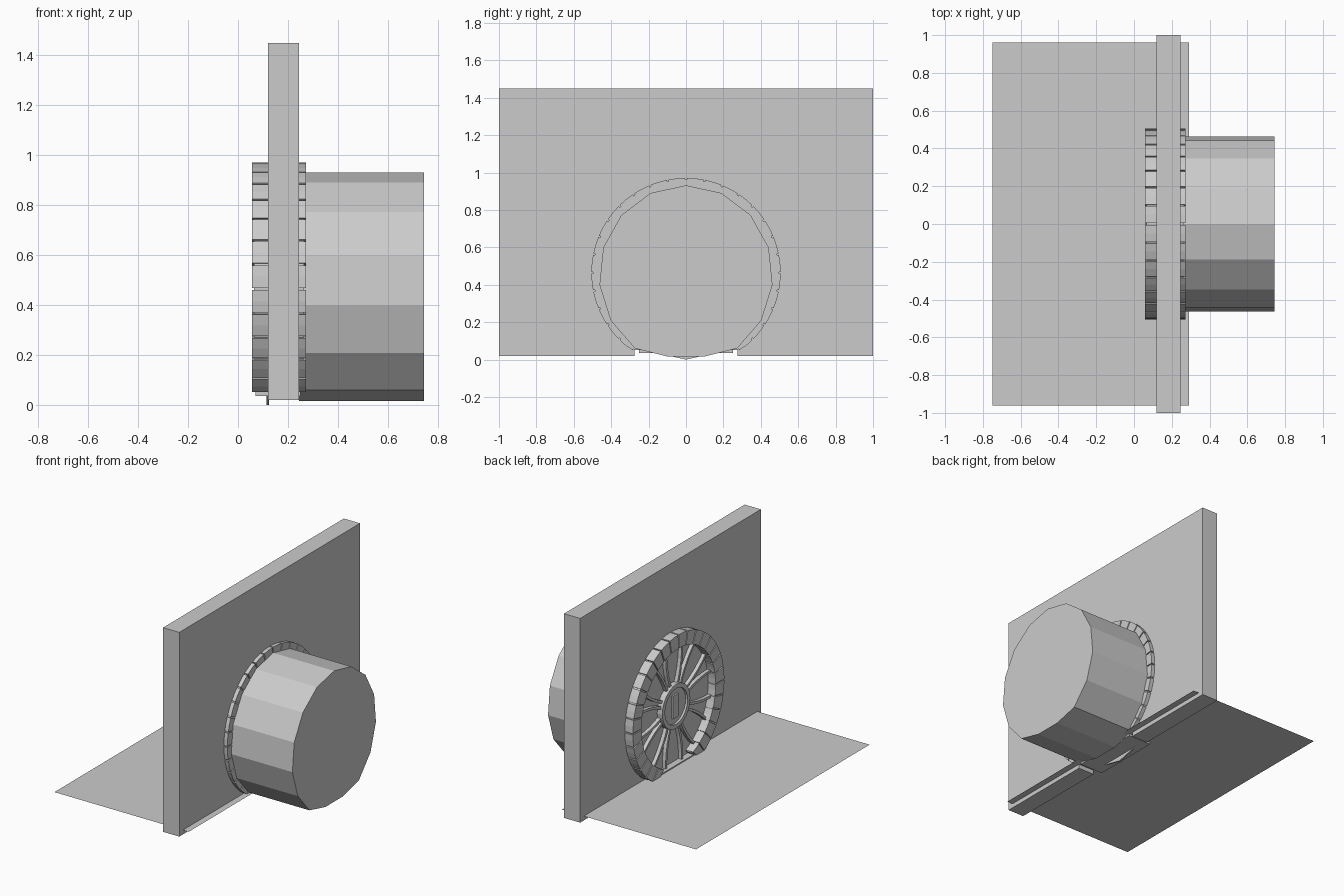
import bpy, bmesh
from math import sin, cos, pi, radians
from mathutils import Vector

if "Cube" in bpy.data.objects:
    bpy.data.objects.remove(bpy.data.objects["Cube"])

CZ = 0.465          # height of the gate centre


def finish(name, bm):
    bmesh.ops.recalc_face_normals(bm, faces=bm.faces)
    me = bpy.data.meshes.new(name)
    bm.to_mesh(me)
    bm.free()
    ob = bpy.data.objects.new(name, me)
    bpy.context.collection.objects.link(ob)
    return ob


def add_prism(bm, pts, x0, x1):
    """Extrude a (y, z) outline from x0 to x1."""
    a = [bm.verts.new((x0, y, z)) for y, z in pts]
    b = [bm.verts.new((x1, y, z)) for y, z in pts]
    bm.faces.new(a)
    bm.faces.new(b[::-1])
    for i in range(len(pts)):
        j = (i + 1) % len(pts)
        bm.faces.new((a[i], b[i], b[j], a[j]))


def prism(name, pts, x0, x1):
    bm = bmesh.new()
    add_prism(bm, pts, x0, x1)
    return finish(name, bm)


def polar(r, a, low=-1):
    """Point at angle a (from the top) around the gate centre."""
    return r * sin(a), max(CZ + r * cos(a), low)


def circle(n, ry, rz, cz, low=-1):
    return [(ry * sin(2 * pi * i / n), max(cz + rz * cos(2 * pi * i / n), low))
            for i in range(n)]


# wall with a notch under the gate
prism("wall", [(-1, 0.02), (-0.275, 0.02), (-0.275, 0.055), (0.275, 0.055),
               (0.275, 0.02), (1, 0.02), (1, 1.45), (-1, 1.45)], 0.12, 0.245)

# ground sheet
bm = bmesh.new()
bm.faces.new([bm.verts.new(v) for v in ((-0.75, -0.96, 0.05), (0.29, -0.96, 0.05),
                                        (0.29, 0.96, 0.05), (-0.75, 0.96, 0.05))])
finish("ground", bm)

# fifteen-sided tunnel stub behind the wall
prism("tunnel", circle(15, 0.465, 0.482, 0.45, 0.016), 0.245, 0.745)

# door disc inside the arch, and the sill below it
prism("door_disc", circle(14, 0.465, 0.465, CZ), 0.115, 0.125)
prism("sill", [(-0.25, 0.036), (0.25, 0.036), (0.25, 0.058), (-0.25, 0.058)], 0.07, 0.25)

# stone arch: separate blocks over a slightly smaller mortar ring
step = 2 * pi / 32
blocks, mortar = bmesh.new(), bmesh.new()
for i in range(-14, 14):
    a0, a1 = i * step, (i + 1) * step
    for bm, ro, ri, gap, x0, x1 in ((blocks, 0.506, 0.41, 0.009, 0.057, 0.272),
                                    (mortar, 0.497, 0.417, 0, 0.065, 0.265)):
        angs = [a0 + gap, (a0 + a1) / 2, a1 - gap]
        pts = [polar(ro, a, 0.052) for a in angs] + \
              [polar(ri, a, 0.052) for a in angs[::-1]]
        add_prism(bm, pts, x0, x1)
bmesh.ops.remove_doubles(mortar, verts=mortar.verts, dist=0.0005)
finish("arch_blocks", blocks)
finish("arch_mortar", mortar)

# gate ribs: eight pairs that flare apart toward the rim
bm = bmesh.new()
for k in range(8):
    mid = radians(22.5 + 45 * k)
    for s in (-1, 1):
        path = []
        for t in range(6):
            u = t / 5
            r = 0.13 + 0.29 * u
            off = s * (0.018 + 0.06 * u ** 2.2)
            y, z = polar(r, mid)
            path.append(Vector((y + off * cos(mid), z - off * sin(mid))))
        side = Vector((cos(mid), -sin(mid))) * 0.009
        outline = [p + side for p in path] + [p - side for p in path[::-1]]
        add_prism(bm, [tuple(p) for p in outline], 0.09, 0.12)
finish("gate_ribs", bm)

# round boss with a raised rim and a plain upright panel
prism("boss_plate", circle(24, 0.14, 0.14, CZ), 0.09, 0.12)
bm = bmesh.new()
for i in range(24):
    a0, a1 = 2 * pi * i / 24, 2 * pi * (i + 1) / 24
    add_prism(bm, [polar(0.155, a0), polar(0.155, a1),
                   polar(0.125, a1), polar(0.125, a0)], 0.075, 0.12)
bmesh.ops.remove_doubles(bm, verts=bm.verts, dist=0.0005)
bmesh.ops.delete(bm, geom=[f for f in bm.faces if abs(f.normal.x) < 0.5 and
                           abs(f.calc_center_median().yz.length) < 0], context='FACES')
finish("boss_rim", bm)
prism("boss_panel", [(-0.03, CZ - 0.08), (0.03, CZ - 0.08),
                     (0.03, CZ + 0.08), (-0.03, CZ + 0.08)], 0.078, 0.095)
